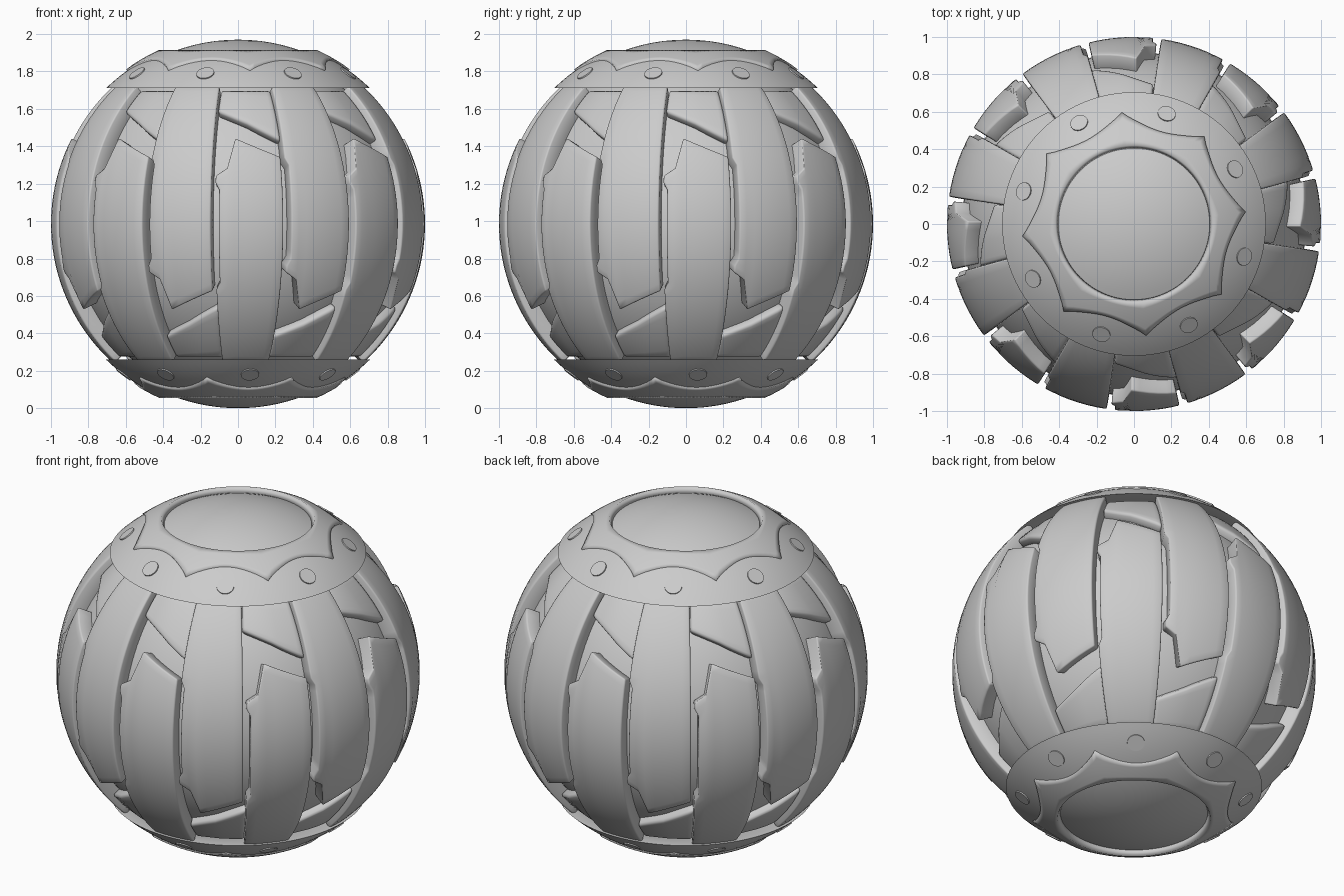
import bpy, bmesh
from math import sin, cos, asin, acos, pi, radians
from mathutils import Vector

if "Cube" in bpy.data.objects:
    bpy.data.objects.remove(bpy.data.objects["Cube"])

CZ = 0.985          # sphere centre height
N = 8               # repeats around the axis


def sph(R, a, lat):
    """Point on a sphere; a = azimuth from the front, to the right."""
    return Vector((R * cos(lat) * sin(a), -R * cos(lat) * cos(a), CZ + R * sin(lat)))


def add_grid(bm, cols, flip=False, close=False):
    vs = [[bm.verts.new(p) for p in col] for col in cols]
    n = len(vs)
    for i in range(n if close else n - 1):
        a, b = vs[i], vs[(i + 1) % n]
        for j in range(len(a) - 1):
            f = [a[j], b[j], b[j + 1], a[j + 1]]
            bm.faces.new(f[::-1] if flip else f)


def finish(bm, name, thick=0, bevel=0):
    me = bpy.data.meshes.new(name)
    bm.to_mesh(me)
    bm.free()
    ob = bpy.data.objects.new(name, me)
    bpy.context.collection.objects.link(ob)
    bpy.context.view_layer.objects.active = ob
    ob.select_set(True)
    bpy.ops.object.shade_smooth_by_angle(angle=radians(35))
    ob.select_set(False)
    if thick:
        m = ob.modifiers.new("thickness", 'SOLIDIFY')
        m.thickness, m.offset = thick, -1
    if bevel:
        m = ob.modifiers.new("edge_bevel", 'BEVEL')
        m.width, m.segments, m.limit_method = bevel, 2, 'ANGLE'
        m.angle_limit = radians(50)
    # keep the smoothing modifier last
    for i, m in enumerate(ob.modifiers):
        if m.type == 'NODES':
            ob.modifiers.move(i, len(ob.modifiers) - 1)
            break
    return ob


def lerp_profile(pts, u):
    for (u0, v0), (u1, v1) in zip(pts, pts[1:]):
        if u <= u1:
            return v0 + (v1 - v0) * (u - u0) / (u1 - u0)
    return pts[-1][1]


def strips(name, R, start, s, edge, rows, thick, bevel, notch):
    """Eight plates hanging from a collar; edge = free end as (degrees, height)."""
    bm = bmesh.new()
    us = [p[0] for p in edge]
    last = us[-2]
    us = us[:-1] + [last + (us[-1] - last) * k / 5 for k in range(1, 6)]
    top = asin(0.74)
    for k in range(N):
        cols = []
        for u in us:
            low = asin(lerp_profile(edge, u))
            col = []
            for j in range(rows + 1):
                lat = low + (top - low) * j / rows
                shift = notch if u == us[0] and -0.2 < lat < 0.33 else 0
                col.append(sph(R, radians(start + 45 * k + u + shift), lat * s))
            cols.append(col)
        add_grid(bm, cols, flip=s < 0)
    return finish(bm, name, thick, bevel)


def lathe(name, prof, s, bevel=0, closed=False):
    bm = bmesh.new()
    prof = prof + prof[:1] if closed else prof
    cols = [[Vector((r * sin(t), -r * cos(t), CZ + s * z)) for r, z in prof]
            for t in (2 * pi * i / 96 for i in range(96))]
    add_grid(bm, cols, close=True)
    bmesh.ops.remove_doubles(bm, verts=bm.verts, dist=1e-5)
    bmesh.ops.recalc_face_normals(bm, faces=bm.faces)
    return finish(bm, name, 0, bevel)


def arc(R, r0, r1, n):
    a0, a1 = acos(r0 / R), acos(r1 / R)
    return [(R * cos(a0 + (a1 - a0) * i / n), R * sin(a0 + (a1 - a0) * i / n))
            for i in range(n + 1)]


# inner core visible in the gaps
bm = bmesh.new()
bmesh.ops.create_uvsphere(bm, u_segments=64, v_segments=32, radius=0.92)
bmesh.ops.translate(bm, verts=bm.verts, vec=(0, 0, CZ))
finish(bm, "core")

PANEL_END = [(0.4, -0.26), (4.0, -0.30), (6.6, -0.46), (21.6, -0.36)]
INSERT_END = [(-0.5, 0.62), (11.0, 0.555), (23.0, 0.46)]

for s, tag, off in ((1, "upper", 0), (-1, "lower", 22.5)):
    # long interlocking panels and the short inset plates between them
    strips(tag + "_panels", 1.0, -30 + off, s, PANEL_END, 28, 0.09, 0.012, 1.2)
    strips(tag + "_inset_plates", 0.967, -7.5 + off, s, INSERT_END, 6, 0.06, 0.015, 0)

    # collar with flat rim
    lathe(tag + "_collar", [(0.60, 0.727)] + arc(1.012, 0.705, 0.425, 10) + [(0.425, 0.83)],
          s, closed=True)

    # domed end cap
    lathe(tag + "_end_cap", [(0.413, 0.84)] + arc(0.985, 0.413, 0.0, 10), s)

    # scalloped plate on the collar
    bm = bmesh.new()
    cols = []
    for i in range(N * 16):
        t = (i % 16) / 16
        rim = 0.60 - 0.085 * sin(pi * t) ** 0.8
        a = radians(6.2 + off + 45 * i / 16)
        cols.append([sph(1.021, a, s * acos((rim + (0.42 - rim) * j / 5) / 1.021))
                     for j in range(6)])
    add_grid(bm, cols, flip=s < 0, close=True)
    finish(bm, tag + "_scalloped_plate", 0.04)

    # round rivets
    bm = bmesh.new()
    for k in range(N):
        p = sph(1.0, radians(28.5 + off + 45 * k), s * acos(0.607))
        d = p - Vector((0, 0, CZ))
        mat = d.to_track_quat('Z', 'Y').to_matrix().to_4x4()
        mat.translation = p
        bmesh.ops.create_cone(bm, cap_ends=True, segments=24, radius1=0.05,
                              radius2=0.048, depth=0.034, matrix=mat)
    finish(bm, tag + "_rivets")
